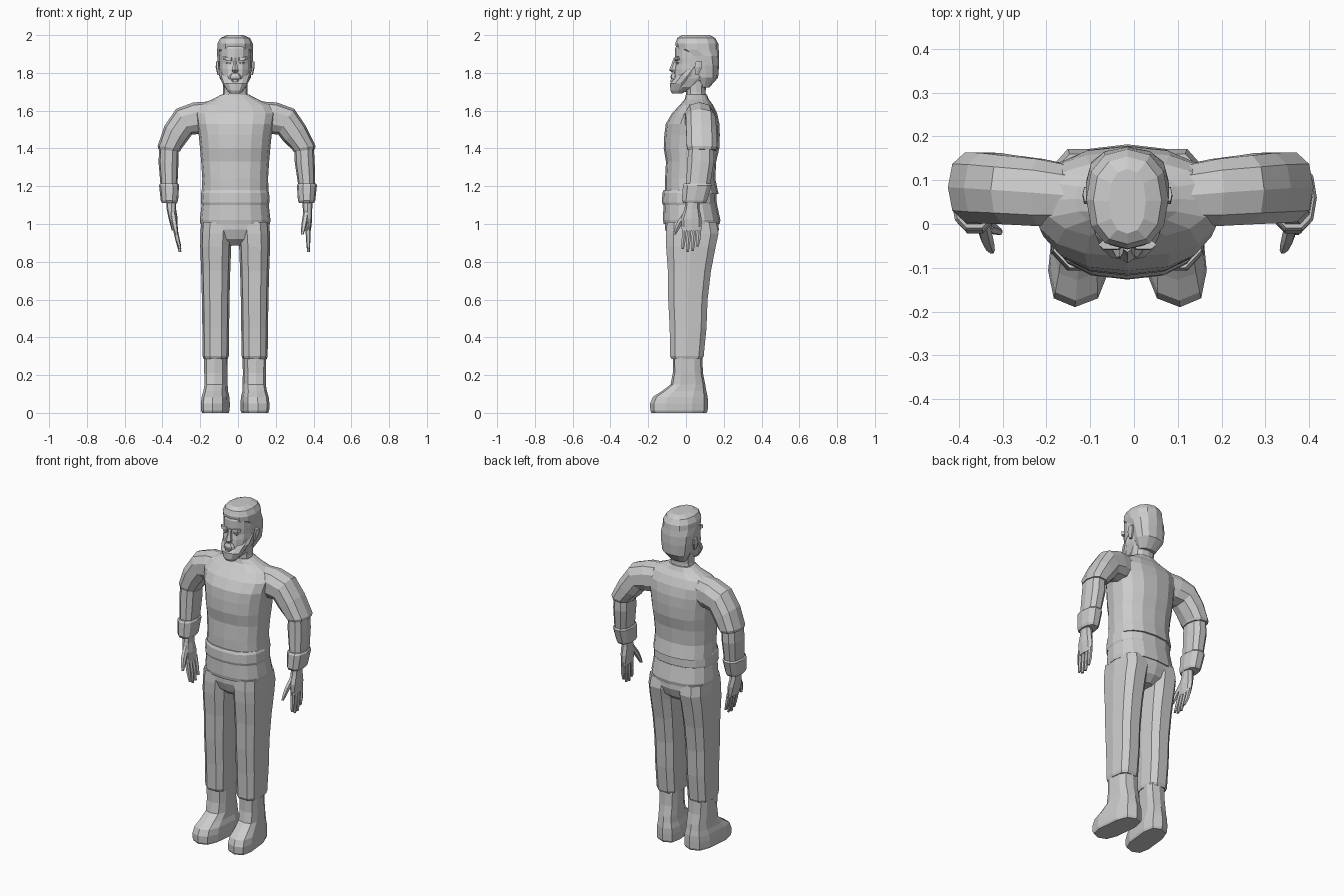
import bpy, bmesh
from math import cos, sin, pi, radians, copysign

CX = -0.015  # body centre line


def loft(name, rings, n=12, p=2.4, side=1, turn=0.0, skew=0.0):
    """Skin through rings (x, y, z, rx, ry, tilt); x is measured outward from the centre line."""
    bm = bmesh.new()
    loops = []
    for cx, cy, cz, rx, ry, *t in rings:
        t = radians(t[0]) if t else 0.0
        loop = []
        for i in range(n):
            a = 2 * pi * (i + turn) / n
            u = rx * copysign(abs(cos(a)) ** (2 / p), cos(a))
            v = ry * copysign(abs(sin(a)) ** (2 / p), sin(a))
            x = cx + u * cos(t) - skew * (cy + v)
            loop.append(bm.verts.new((CX + side * x, cy + v, cz - u * sin(t))))
        loops.append(loop)
    for a, b in zip(loops, loops[1:]):
        for i in range(n):
            j = (i + 1) % n
            bm.faces.new((a[i], a[j], b[j], b[i]))
    bm.faces.new(loops[0])
    bm.faces.new(loops[-1])
    bmesh.ops.recalc_face_normals(bm, faces=bm.faces)
    mesh = bpy.data.meshes.new(name)
    bm.to_mesh(mesh)
    bm.free()
    obj = bpy.data.objects.new(name, mesh)
    bpy.context.collection.objects.link(obj)
    return obj


# Shirt with waistband and hem
loft("shirt", [
    (0, .03, 1.16, .178, .142), (0, .022, 1.24, .174, .133), (0, .027, 1.33, .180, .133),
    (0, .029, 1.40, .186, .147), (0, .032, 1.47, .193, .147), (0, .035, 1.53, .205, .142),
    (0, .045, 1.585, .215, .120), (0, .055, 1.63, .190, .088), (0, .057, 1.66, .120, .064),
    (0, .055, 1.685, .074, .056)], n=16)
loft("waistband", [(0, .018, 1.10, .177, .140), (0, .018, 1.115, .182, .145),
                   (0, .018, 1.165, .180, .143), (0, .02, 1.18, .174, .138)], n=16)
loft("shirt_hem", [(0, .03, 1.00, .184, .148), (0, .03, 1.02, .187, .152),
                   (0, .022, 1.11, .177, .141)], n=16)

# Trousers
loft("pelvis", [(0, .03, .885, .045, .085), (0, .032, .92, .12, .125),
                (0, .032, .97, .178, .142), (0, .03, 1.03, .176, .140)], n=16)
for s, tag in ((-1, "right"), (1, "left")):
    loft(tag + "_trouser_leg", [
        (.103, .005, .285, .064, .084), (.103, .005, .30, .069, .092),
        (.103, .011, .45, .071, .101), (.103, .010, .60, .073, .108),
        (.103, .018, .75, .077, .118), (.103, .026, .88, .082, .136),
        (.100, .033, .95, .084, .144), (.096, .030, 1.01, .084, .135)],
        n=10, p=2.8, side=s)
    # Boots
    loft(tag + "_boot", [
        (.101, -.037, 0, .066, .146), (.101, -.037, .012, .071, .152),
        (.101, -.037, .05, .072, .153), (.101, -.030, .085, .069, .145),
        (.102, -.010, .115, .062, .118), (.102, .010, .15, .059, .092),
        (.103, .010, .21, .060, .080), (.103, .008, .30, .061, .078)],
        n=10, p=3.0, side=s, turn=.5, skew=.1)

# Arms: elbow, wrist, palm top and fingertip positions differ a little per side
for s, tag, ex, wx, hx, tx in ((-1, "right", .350, .350, .338, .292),
                               (1, "left", .365, .380, .383, .388)):
    loft(tag + "_sleeve", [
        (.12, .065, 1.570, .080, .070, -80), (.20, .072, 1.560, .086, .080, -76),
        (.27, .078, 1.542, .080, .082, -58), (.315, .082, 1.478, .072, .084, -35),
        (ex - .002, .084, 1.405, .063, .083, -8), (ex, .084, 1.39, .058, .076, -6)],
        n=10, side=s)
    loft(tag + "_forearm", [
        (ex, .08, 1.42, .050, .070), (ex + .003, .078, 1.33, .053, .073),
        (wx, .062, 1.19, .044, .066)], n=10, side=s)
    loft(tag + "_cuff", [
        (wx, .060, 1.215, .047, .072), (wx, .060, 1.205, .053, .079),
        (wx - .002, .045, 1.125, .046, .070), (wx - .002, .045, 1.112, .040, .062)],
        n=10, side=s)
    mx = hx * .6 + tx * .4
    loft(tag + "_palm", [
        (hx, .035, 1.13, .027, .036), (hx, .032, 1.08, .025, .040),
        (hx * .8 + tx * .2, .028, 1.03, .024, .054), (mx, .030, .965, .016, .052)],
        n=8, side=s)
    for i, tip in enumerate((.868, .852, .856, .880)):
        y = -.008 + i * .026
        loft(f"{tag}_finger_{i + 1}", [
            (mx, y, .985, .013, .013), (mx * .5 + tx * .5, y - .004, .92, .012, .012),
            (tx, y - .010, tip, .007, .008)], n=6, side=s)
    loft(tag + "_thumb", [
        (hx - .006, .010, 1.07, .015, .020), (hx - .015, -.028, 1.015, .015, .019),
        (hx - .022, -.048, .975, .012, .014), (hx - .028, -.060, .945, .007, .008)],
        n=6, side=s)
    # Paired face details
    loft(tag + "_ear", [(.086, .058, 1.79, .008, .010), (.094, .065, 1.83, .009, .022),
                        (.094, .068, 1.86, .008, .018)], n=6, side=s)
    loft(tag + "_brow", [(.038, -.047, 1.866, .026, .014, -6), (.038, -.047, 1.884, .029, .012, -6)],
         n=6, side=s)
    loft(tag + "_eye", [(.036, -.044, 1.846, .012, .012), (.036, -.044, 1.856, .016, .013)],
         n=6, side=s)

# Neck and head
loft("neck", [(0, .055, 1.65, .070, .052), (0, .052, 1.70, .064, .052),
              (0, .055, 1.77, .066, .055)], n=12)
loft("face", [
    (0, -.030, 1.700, .034, .036), (0, .005, 1.725, .060, .073), (0, .035, 1.77, .076, .100),
    (0, .045, 1.82, .084, .106), (0, .048, 1.85, .085, .102), (0, .050, 1.88, .086, .108),
    (0, .052, 1.93, .086, .110), (0, .055, 1.965, .076, .095)], n=14, p=2.2, turn=.5)
loft("hair", [
    (0, .095, 1.722, .052, .028), (0, .108, 1.775, .083, .062), (0, .103, 1.84, .093, .072),
    (0, .090, 1.89, .095, .086), (0, .061, 1.925, .095, .112), (0, .057, 1.955, .094, .114),
    (0, .054, 1.985, .078, .100), (0, .052, 2.0, .042, .074)], n=12, p=2.3)
loft("beard", [
    (0, -.046, 1.692, .030, .028), (0, -.040, 1.708, .044, .043),
    (0, -.025, 1.745, .068, .059), (0, .008, 1.785, .083, .062),
    (0, .045, 1.835, .088, .024)], n=12, p=2.2)
loft("lower_lip", [(0, -.070, 1.753, .016, .014), (0, -.070, 1.765, .022, .015)], n=6)
loft("moustache", [(0, -.058, 1.768, .036, .022), (0, -.060, 1.782, .032, .022),
                   (0, -.058, 1.798, .018, .018)], n=8)
loft("nose", [(0, -.056, 1.803, .014, .020), (0, -.060, 1.815, .020, .030),
              (0, -.054, 1.845, .012, .023), (0, -.050, 1.882, .010, .014)], n=6, turn=.5)
